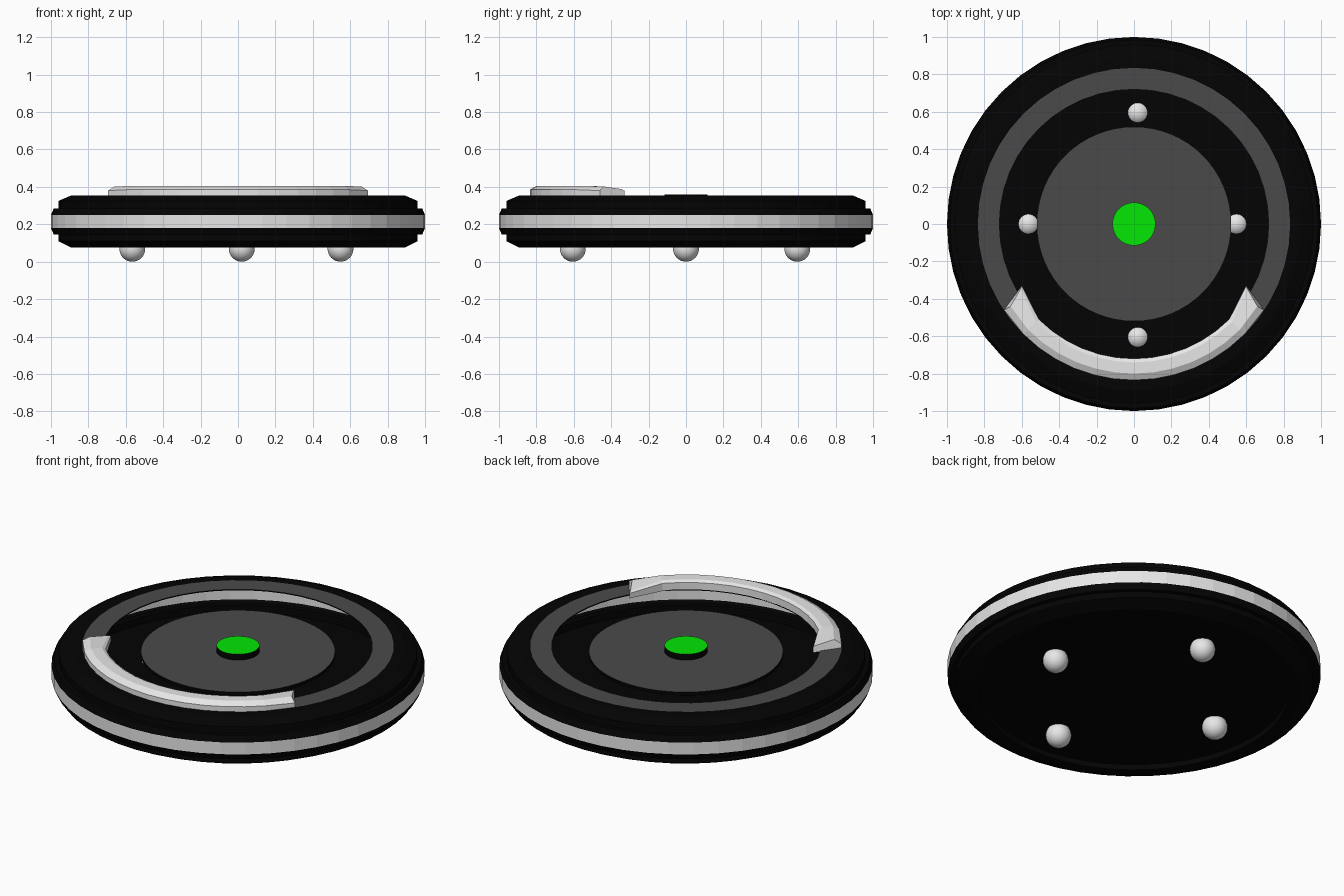
import bpy, bmesh
from math import sin, cos, pi, radians

cube = bpy.data.objects.get("Cube")
if cube:
    bpy.data.objects.remove(cube, do_unlink=True)


def material(name, rgb):
    m = bpy.data.materials.new(name)
    m.use_nodes = True
    m.diffuse_color = (*rgb, 1)
    m.node_tree.nodes["Principled BSDF"].inputs["Base Color"].default_value = (*rgb, 1)
    return m


black = material("black plastic", (0.001, 0.001, 0.001))
grey = material("dark grey", (0.068, 0.068, 0.068))
silver = material("light silver", (0.8, 0.8, 0.8))
green = material("button green", (0.001, 0.8, 0.001))


def finish(name, bm, mats):
    bmesh.ops.recalc_face_normals(bm, faces=bm.faces)
    mesh = bpy.data.meshes.new(name)
    bm.to_mesh(mesh)
    bm.free()
    for m in mats:
        mesh.materials.append(m)
    obj = bpy.data.objects.new(name, mesh)
    bpy.context.collection.objects.link(obj)


def lathe(name, profile, mats, sides):
    """Revolve (radius, height, material of the strip that follows) about z."""
    bm = bmesh.new()
    rings = []
    for r, z, _ in profile:
        if r == 0:
            rings.append([bm.verts.new((0, 0, z))] * sides)
        else:
            rings.append([bm.verts.new((r * cos(2 * pi * i / sides),
                                        r * sin(2 * pi * i / sides), z))
                          for i in range(sides)])
    for a, b, p in zip(rings, rings[1:], profile):
        for i in range(sides):
            j = (i + 1) % sides
            corners = list(dict.fromkeys((a[i], a[j], b[j], b[i])))
            bm.faces.new(corners).material_index = p[2]
    finish(name, bm, mats)


# Hollow round shell: recessed floor, silver side band, open grey top ring
lathe("body_shell", [
    # outside, from the underside up to the ring
    (0, 0.107, 0), (0.83, 0.107, 0), (0.83, 0.075, 0), (0.89, 0.075, 0),
    (0.96, 0.11, 0), (0.96, 0.145, 0), (0.985, 0.145, 0), (1, 0.18, 2),
    (1, 0.25, 0), (0.985, 0.285, 0), (0.96, 0.285, 0), (0.96, 0.325, 0),
    (0.89, 0.355, 0), (0.835, 0.355, 1), (0.72, 0.355, 0),
    # inside, back down to the floor
    (0.72, 0.349, 0), (0.89, 0.345, 0), (0.95, 0.32, 0), (0.95, 0.275, 0),
    (0.98, 0.275, 0), (0.99, 0.25, 2), (0.99, 0.17, 0), (0.98, 0.155, 0),
    (0.95, 0.155, 0), (0.95, 0.113, 0), (0, 0.113, 0),
], [black, grey, silver], 48)

# Floating centre disc and the button whose post carries it
for name, r, low, high, top in (("centre_disc", 0.52, 0.305, 0.325, grey),
                                ("centre_button", 0.115, 0.113, 0.36, green)):
    lathe(name, [(0, low, 0), (r, low, 0), (r, high, 1), (0, high, 1)],
          [black, top], 64)

# Front bumper: chamfered section swept along an arc, with pointed ends
section = [(0.72, 0.35), (0.835, 0.35), (0.835, 0.385),
           (0.80, 0.405), (0.74, 0.405), (0.72, 0.395)]
tip = [(0.6, -0.33, 0.35), (0.695, -0.46, 0.35), (0.695, -0.46, 0.38),
       (0.66, -0.44, 0.402), (0.605, -0.345, 0.388), (0.6, -0.33, 0.38)]
steps = 12
stations = [[(-x, y, z) for x, y, z in tip]]
for k in range(steps + 1):
    a = radians(-135 + 90 * k / steps)
    stations.append([(r * cos(a), r * sin(a), z) for r, z in section])
stations.append(tip)
bm = bmesh.new()
loops = [[bm.verts.new(p) for p in s] for s in stations]
for a, b in zip(loops, loops[1:]):
    for i in range(len(a)):
        j = (i + 1) % len(a)
        bm.faces.new((a[i], a[j], b[j], b[i]))
bm.faces.new(loops[0])
bm.faces.new(loops[-1])
finish("front_bumper", bm, [silver])

# Ball feet, set through the floor
for name, x, y in (("front_foot", 0.02, -0.605), ("back_foot", 0.02, 0.595),
                   ("right_foot", -0.565, 0), ("left_foot", 0.548, 0)):
    bm = bmesh.new()
    bmesh.ops.create_uvsphere(bm, u_segments=32, v_segments=16, radius=0.069)
    bmesh.ops.translate(bm, verts=bm.verts, vec=(x, y, 0.069))
    for f in bm.faces:
        f.smooth = True
    finish(name, bm, [silver])
